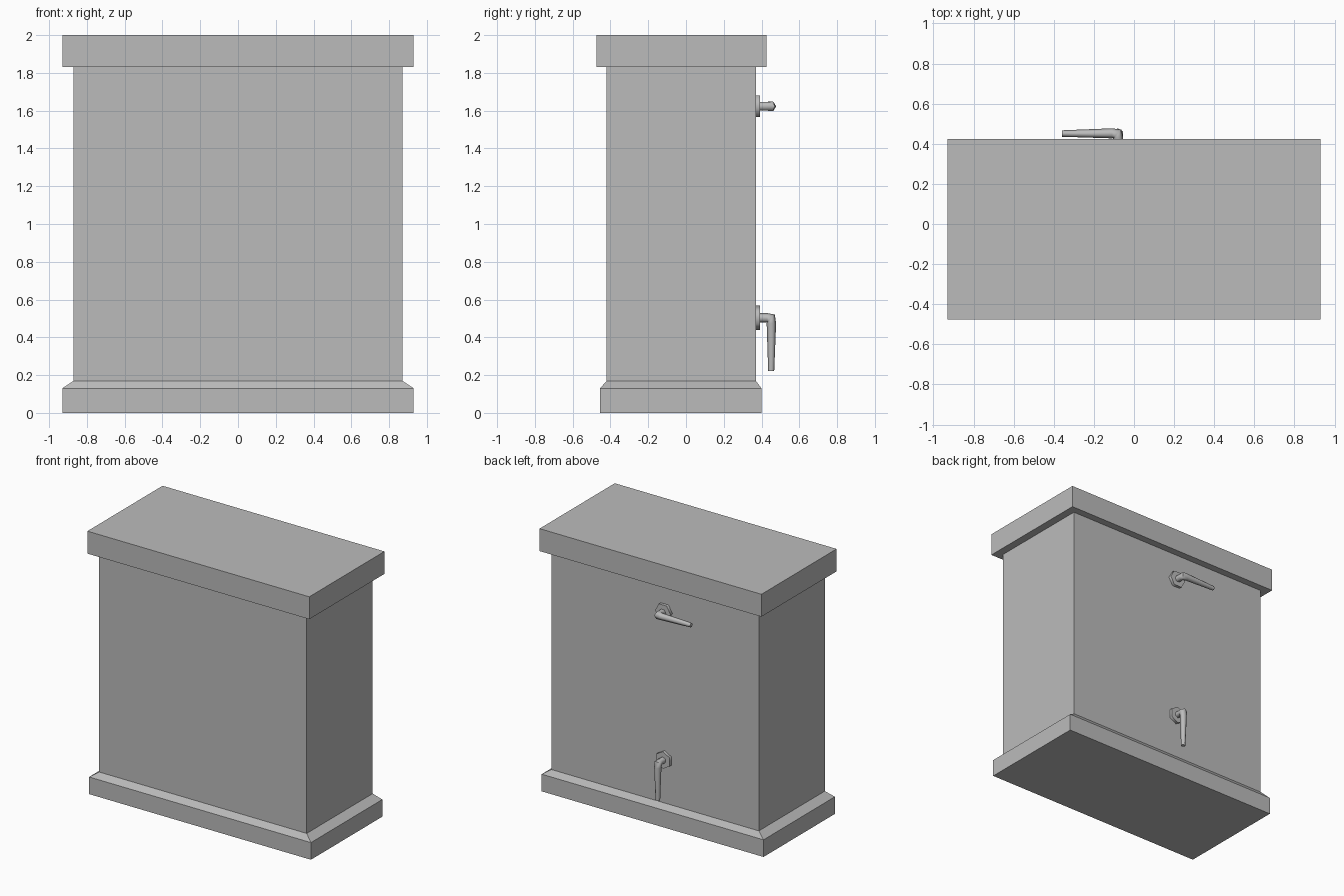
import bpy, bmesh, math
from mathutils import Vector

cube = bpy.data.objects.get("Cube")
if cube:
    bpy.data.objects.remove(cube, do_unlink=True)

grey = bpy.data.materials.new("plain_grey")
grey.use_nodes = True
COLOUR = (0.5, 0.5, 0.5, 1)
grey.diffuse_color = COLOUR
grey.node_tree.nodes["Principled BSDF"].inputs["Base Color"].default_value = COLOUR


def loft(name, rings, smooth=False):
    """Skin a list of equal-length point rings and cap both ends."""
    bm = bmesh.new()
    rows = [[bm.verts.new(p) for p in ring] for ring in rings]
    n = len(rows[0])
    for a, b in zip(rows, rows[1:]):
        for i in range(n):
            j = (i + 1) % n
            bm.faces.new((a[i], a[j], b[j], b[i]))
    bm.faces.new(rows[0])
    bm.faces.new(rows[-1])
    bmesh.ops.recalc_face_normals(bm, faces=bm.faces)
    mesh = bpy.data.meshes.new(name)
    bm.to_mesh(mesh)
    bm.free()
    obj = bpy.data.objects.new(name, mesh)
    bpy.context.collection.objects.link(obj)
    mesh.materials.append(grey)
    if smooth:
        bpy.ops.object.select_all(action='DESELECT')
        obj.select_set(True)
        bpy.context.view_layer.objects.active = obj
        bpy.ops.object.shade_smooth_by_angle(angle=math.radians(65))
    return obj


def rect(half_x, y0, y1, z):
    return [(-half_x, y0, z), (half_x, y0, z), (half_x, y1, z), (-half_x, y1, z)]


# Cabinet: slab base with sloped shoulder, plain body, overhanging cap
loft("base", [rect(0.93, -0.455, 0.4, 0), rect(0.93, -0.455, 0.4, 0.13),
              rect(0.87, -0.42, 0.37, 0.17)])
loft("body", [rect(0.87, -0.42, 0.37, 0.17), rect(0.87, -0.42, 0.37, 1.83)])
loft("cap", [rect(0.93, -0.475, 0.425, 1.83), rect(0.93, -0.475, 0.425, 2)])


def handle(name, pivot, along):
    """Hexagonal plate and bent, tapering lever pointing in direction along."""
    out = Vector((0, 1, 0))
    side = along.cross(out)

    def ring(d, y, normal, r):
        centre = pivot + along * d + out * y
        normal = normal.normalized()
        return [centre + (normal * math.cos(k * math.pi / 3)
                          + side * math.sin(k * math.pi / 3)) * r for k in range(6)]

    loft(name + "_plate", [ring(0, 0.37, -along, 0.065),
                           ring(0, 0.392, -along, 0.065)], True)
    loft(name + "_lever", [ring(0, 0.38, -along, 0.025),
                           ring(0, 0.43, -along, 0.025),
                           ring(0.003, 0.449, out - along, 0.03),
                           ring(0.03, 0.452, out, 0.025),
                           ring(0.28, 0.451, out, 0.016)], True)


handle("upper_handle", Vector((-0.08, 0, 1.623)), Vector((-1, 0, 0)))
handle("lower_handle", Vector((-0.08, 0, 0.503)), Vector((0, 0, -1)))
